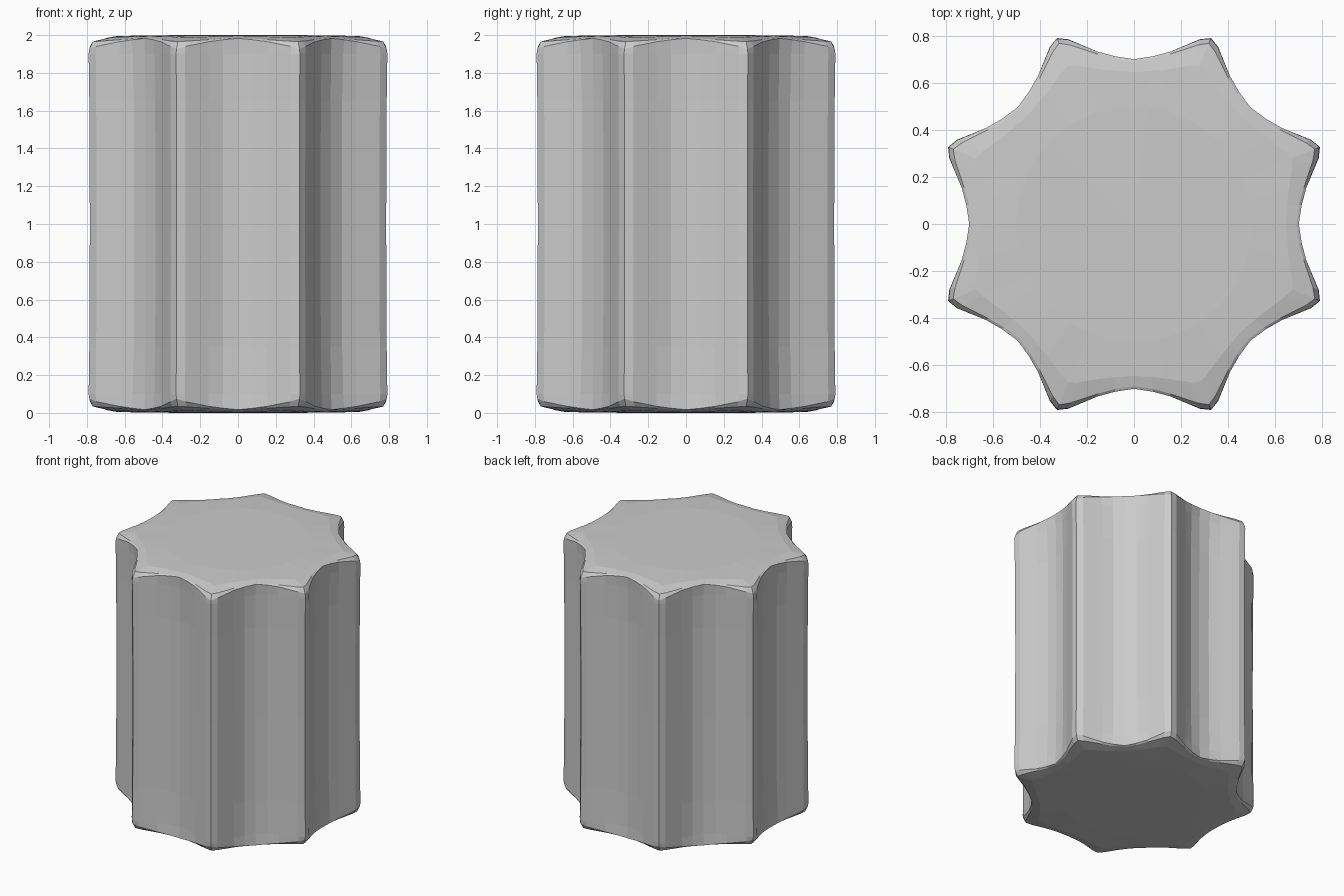
import bpy, bmesh
from math import sin, cos, radians

if "Cube" in bpy.data.objects:
    bpy.data.objects.remove(bpy.data.objects["Cube"])

# Half a flute, from valley to ridge (degrees)
ANGLES = [0, 6.5, 12, 19.6, 22.5]

# Upper-half rings, middle to top: (radii, heights above the middle)
RINGS = [
    ([.692, .703, .744, .829, .849], [0] * 5),
    ([.693, .704, .745, .831, .852], [.65] * 5),
    ([.697, .712, .748, .834, .856], [.90, .90, .90, .90, .90]),
    ([.701, .718, .750, .832, .852], [.983, .975, .965, .940, .925]),
    ([.690, .706, .738, .808, .832], [.986, .982, .976, .968, .966]),
    ([.645, .656, .672, .715, .728], [.994, .993, .992, .988, .987]),
    ([.50] * 5, [.999] * 5),
]


def make_ring(bm, radii, heights, side):
    """Repeat the mirrored half flute around eight ridges."""
    verts = []
    for k in range(8):
        half = [(ANGLES[i], i) for i in range(5)]
        back = [(45 - ANGLES[i], i) for i in (3, 2, 1)]
        for a, i in half + back:
            t = radians(45 * k + a)
            verts.append(bm.verts.new((radii[i] * cos(t), radii[i] * sin(t),
                                       1 + side * heights[i])))
    return verts


bm = bmesh.new()
loops = [make_ring(bm, r, h, -1) for r, h in reversed(RINGS[1:])]
loops += [make_ring(bm, r, h, 1) for r, h in RINGS]

# Fluted wall and rounded rims
for lo, hi in zip(loops, loops[1:]):
    n = len(lo)
    for i in range(n):
        j = (i + 1) % n
        bm.faces.new((lo[i], lo[j], hi[j], hi[i]))

# End caps
for loop, z in ((loops[0], 0), (loops[-1], 2)):
    c = bm.verts.new((0, 0, z))
    for i in range(len(loop)):
        bm.faces.new((loop[i], loop[(i + 1) % len(loop)], c))

bmesh.ops.recalc_face_normals(bm, faces=bm.faces)
mesh = bpy.data.meshes.new("fluted_column")
bm.to_mesh(mesh)
bm.free()
column = bpy.data.objects.new("fluted_column", mesh)
bpy.context.collection.objects.link(column)
